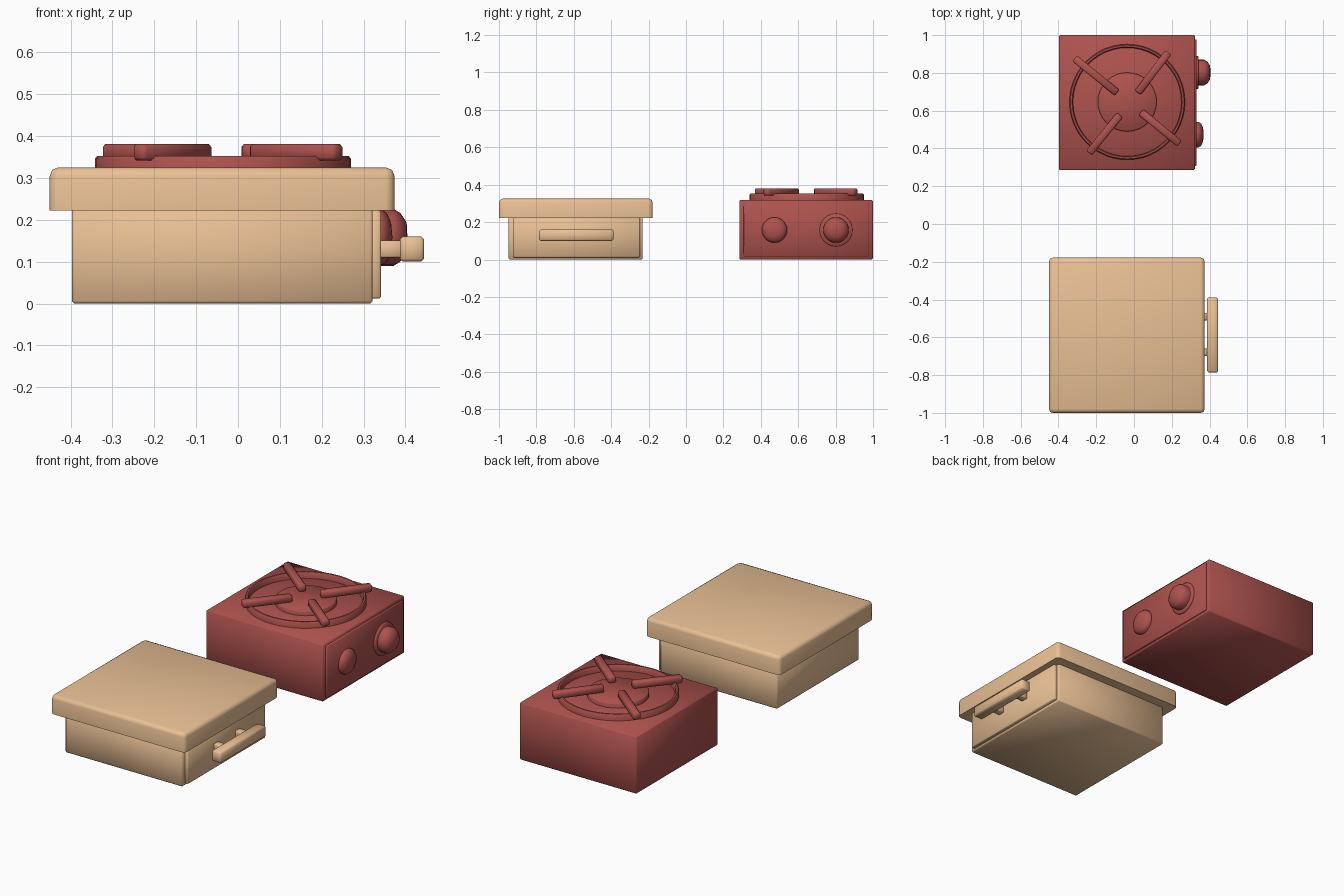
import bpy, bmesh, math
from mathutils import Matrix, Vector

if "Cube" in bpy.data.objects:
    bpy.data.objects.remove(bpy.data.objects["Cube"])


def material(name, rgb):
    m = bpy.data.materials.new(name)
    m.diffuse_color = (*rgb, 1)
    m.use_nodes = True
    m.node_tree.nodes["Principled BSDF"].inputs["Base Color"].default_value = m.diffuse_color
    return m


TAN = material("tan_wood", (0.82, 0.53, 0.30))
RED = material("red_enamel", (0.42, 0.085, 0.075))


def finish(bm, name, mat):
    bmesh.ops.recalc_face_normals(bm, faces=bm.faces)
    me = bpy.data.meshes.new(name)
    bm.to_mesh(me)
    bm.free()
    ob = bpy.data.objects.new(name, me)
    bpy.context.collection.objects.link(ob)
    me.materials.append(mat)
    bpy.ops.object.select_all(action='DESELECT')
    ob.select_set(True)
    bpy.context.view_layer.objects.active = ob
    bpy.ops.object.shade_smooth_by_angle(angle=math.radians(50))
    return ob


def box(name, lo, hi, mat, bevel=0.006, keep_bottom=False, segments=1, turn=0):
    """Bevelled box between two corners, turned about its own vertical axis."""
    lo, hi = Vector(lo), Vector(hi)
    bm = bmesh.new()
    bmesh.ops.create_cube(bm, size=1, matrix=Matrix.Diagonal((*(hi - lo), 1)))
    edges = [e for e in bm.edges
             if not (keep_bottom and all(v.co.z < 0 for v in e.verts))]
    bmesh.ops.bevel(bm, geom=edges, offset=bevel, segments=segments,
                    profile=0.5, affect='EDGES')
    bm.transform(Matrix.Translation((lo + hi) / 2) @ Matrix.Rotation(turn, 4, 'Z'))
    return finish(bm, name, mat)


def lathe(name, profile, place, mat, steps=32):
    """Spin (radius, height) points around local z, then place the result."""
    bm = bmesh.new()
    vs = [bm.verts.new((r, 0, h)) for r, h in profile]
    es = [bm.edges.new(p) for p in zip(vs, vs[1:])]
    bmesh.ops.spin(bm, geom=vs + es, cent=(0, 0, 0), axis=(0, 0, 1),
                   angle=math.tau, steps=steps)
    bmesh.ops.remove_doubles(bm, verts=bm.verts, dist=1e-4)
    bm.transform(place)
    return finish(bm, name, mat)


# Counter cabinet: body, worktop, door and handle
box("counter_body", (-0.397, -0.948, 0), (0.322, -0.232, 0.23), TAN)
box("counter_top", (-0.45, -1.0, 0.222), (0.374, -0.178, 0.325), TAN,
    bevel=0.02, keep_bottom=True, segments=2)
box("counter_door", (0.315, -0.925, 0.012), (0.342, -0.247, 0.222), TAN, bevel=0.004)
box("door_handle", (0.387, -0.785, 0.10), (0.445, -0.388, 0.16), TAN, bevel=0.007)
for i, y in enumerate((-0.68, -0.49)):
    box(f"handle_post_{i + 1}", (0.335, y - 0.02, 0.11), (0.395, y + 0.02, 0.15),
        TAN, bevel=0.003)

# Stove: body and control panel
box("stove_body", (-0.397, 0.285, 0), (0.322, 1.0, 0.318), RED)
box("stove_panel", (0.315, 0.308, 0.014), (0.332, 0.978, 0.303), RED, bevel=0.003)

# Burner ring and centre plate
burner = Matrix.Translation((-0.036, 0.646, 0))
lathe("burner_ring", [(0.306, 0.31), (0.306, 0.346), (0.301, 0.352), (0.292, 0.352),
                      (0.287, 0.346), (0.287, 0.31), (0.306, 0.31)],
      burner, RED, 48)
lathe("burner_plate", [(0.156, 0.31), (0.156, 0.34), (0.151, 0.345), (0, 0.345)],
      burner, RED)

# Four grate bars, given by their inner and outer ends
bars = [((-0.09, 0.695), (-0.315, 0.877)), ((0.02, 0.695), (0.182, 0.908)),
        ((0.037, 0.592), (0.241, 0.425)), ((-0.075, 0.577), (-0.238, 0.376))]
for i, (a, b) in enumerate(bars):
    a, b = Vector((*a, 0)), Vector((*b, 0))
    half = Vector(((b - a).length / 2, 0.02, 0))
    mid = (a + b) / 2
    box(f"grate_bar_{i + 1}", mid - half + Vector((0, 0, 0.342)),
        mid + half + Vector((0, 0, 0.381)), RED, bevel=0.007,
        turn=math.atan2(b.y - a.y, b.x - a.x))

# Control knobs facing +x
side = Matrix.Rotation(math.pi / 2, 4, 'Y')
lathe("small_knob", [(0.068, 0), (0.068, 0.012), (0.058, 0.026), (0.035, 0.036), (0, 0.039)],
      Matrix.Translation((0.33, 0.473, 0.158)) @ side, RED, 24)
big = Matrix.Translation((0.33, 0.802, 0.158)) @ side
lathe("large_knob_base", [(0.088, 0), (0.088, 0.008), (0.084, 0.012), (0, 0.012)],
      big, RED, 24)
lathe("large_knob", [(0.068, 0.01), (0.068, 0.042), (0.058, 0.058), (0.036, 0.073), (0, 0.075)],
      big, RED, 24)
